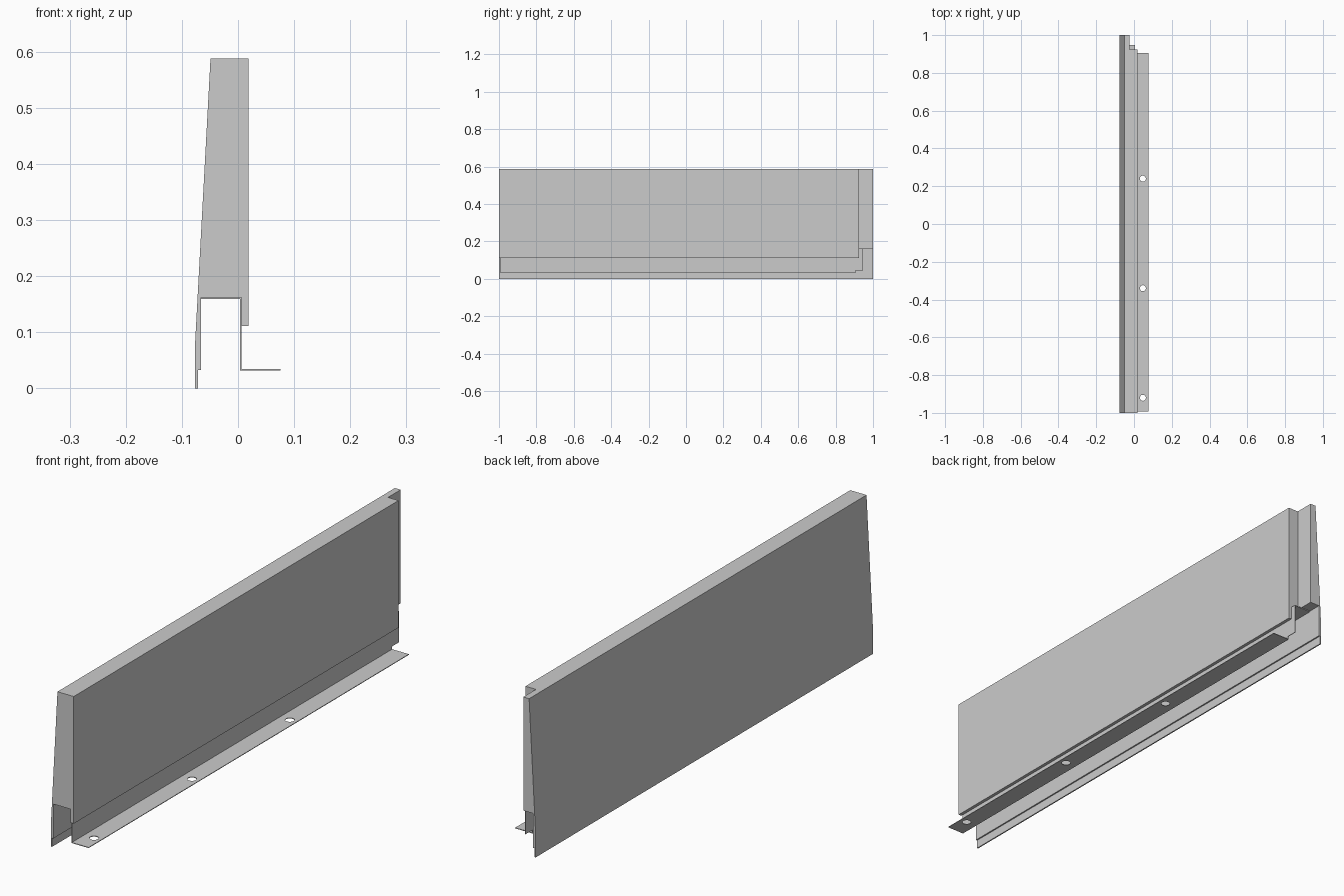
import bpy, bmesh

if "Cube" in bpy.data.objects:
    bpy.data.objects.remove(bpy.data.objects["Cube"])


def extrude_profile(name, points, y0, y1):
    """Extrude a closed (x, z) outline along y."""
    bm = bmesh.new()
    face = bm.faces.new([bm.verts.new((x, y0, z)) for x, z in points])
    ext = bmesh.ops.extrude_face_region(bm, geom=[face])
    moved = [v for v in ext["geom"] if isinstance(v, bmesh.types.BMVert)]
    bmesh.ops.translate(bm, verts=moved, vec=(0, y1 - y0, 0))
    bmesh.ops.recalc_face_normals(bm, faces=bm.faces)
    mesh = bpy.data.meshes.new(name)
    bm.to_mesh(mesh)
    bm.free()
    obj = bpy.data.objects.new(name, mesh)
    bpy.context.collection.objects.link(obj)
    return obj


def box(name, x, y, z):
    return extrude_profile(name, [(x[0], z[0]), (x[1], z[0]), (x[1], z[1]), (x[0], z[1])], *y)


def cut(target, cutter):
    """Subtract the cutter from the target, then discard it."""
    cutter.hide_render = True
    mod = target.modifiers.new("cut", "BOOLEAN")
    mod.operation = "DIFFERENCE"
    mod.solver = "EXACT"
    mod.object = cutter
    bpy.context.view_layer.objects.active = target
    bpy.ops.object.modifier_apply(modifier=mod.name)
    bpy.data.objects.remove(cutter, do_unlink=True)


# Tapered panel with a lower skirt and an open channel underneath
panel = extrude_profile("panel_body", [
    (-0.049, 0.588), (0.0185, 0.588), (0.0185, 0.111), (0.006, 0.111),
    (0.006, 0.162), (-0.066, 0.162), (-0.066, 0.033), (-0.0715, 0.033),
    (-0.0715, 0.0), (-0.0765, 0.0), (-0.0765, 0.08)], -1, 1)

# Rebate at the far end leaves a thin overlapping tongue
cut(panel, box("rebate_cutter", (-0.025, 0.1), (0.925, 1.1), (0.05, 0.7)))

# Thin folded bracket: channel roof, web and mounting flange
bracket = extrude_profile("mounting_bracket", [
    (-0.066, 0.162), (0.006, 0.162), (0.006, 0.0345), (0.0755, 0.0345),
    (0.0755, 0.032), (0.0035, 0.032), (0.0035, 0.159), (-0.066, 0.159)], -0.993, 0.947)

# Flange stops short of the web
cut(bracket, box("flange_cutter", (0.0, 0.1), (0.905, 1.1), (0.0, 0.045)))

# Screw holes along the flange
for y in (-0.92, -0.34, 0.24):
    bpy.ops.mesh.primitive_cylinder_add(vertices=32, radius=0.016, depth=0.04,
                                        location=(0.047, y, 0.033))
    cut(bracket, bpy.context.object)
